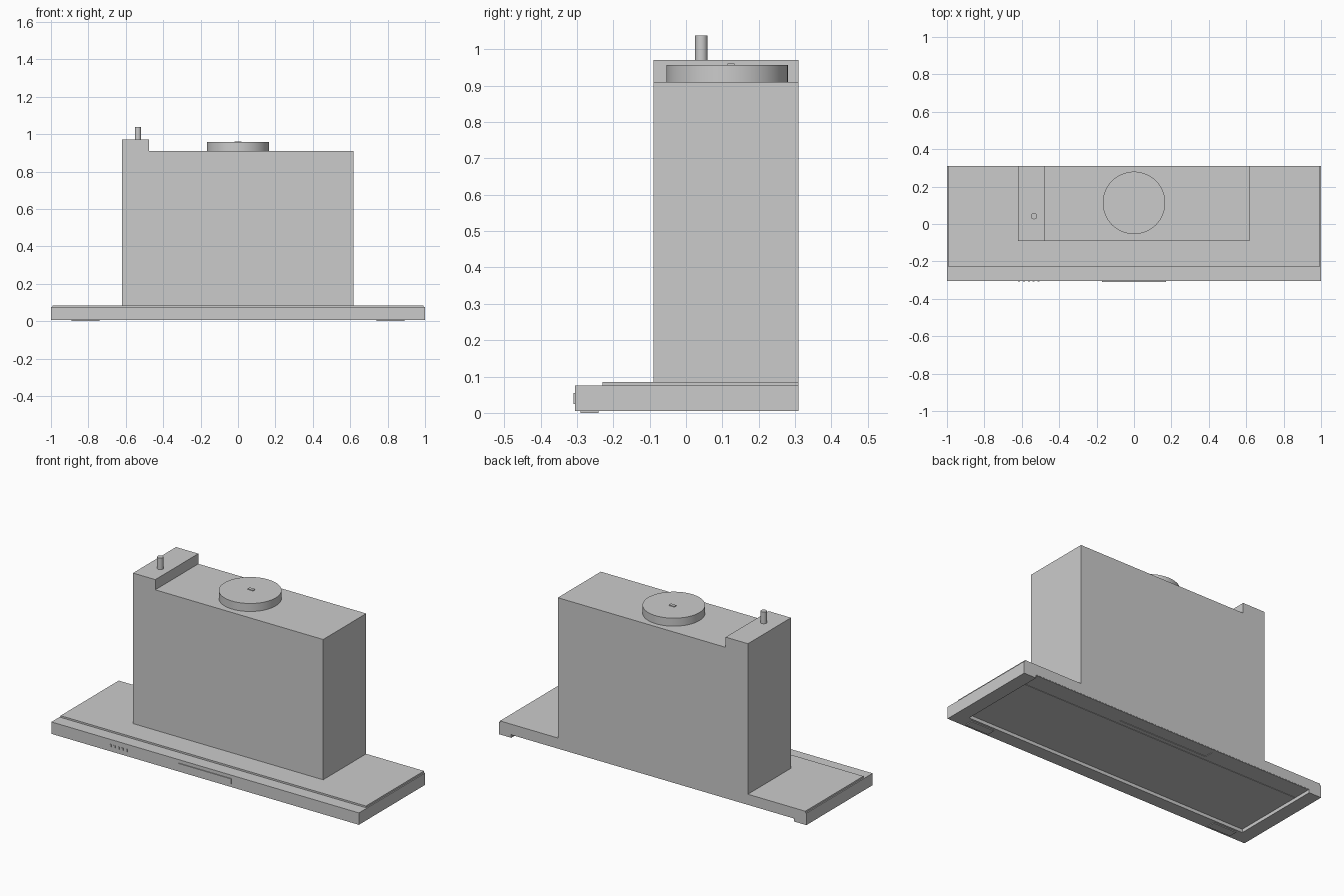
import bpy, bmesh
from mathutils import Matrix

if "Cube" in bpy.data.objects:
    bpy.data.objects.remove(bpy.data.objects["Cube"])


def obj_from_bm(name, bm):
    bmesh.ops.recalc_face_normals(bm, faces=bm.faces[:])
    me = bpy.data.meshes.new(name)
    bm.to_mesh(me)
    bm.free()
    ob = bpy.data.objects.new(name, me)
    bpy.context.collection.objects.link(ob)
    return ob


def box(name, x, y, z):
    """Box from (min, max) ranges."""
    bm = bmesh.new()
    bmesh.ops.create_cube(bm, size=1)
    for v in bm.verts:
        v.co = [r[0] if c < 0 else r[1] for c, r in zip(v.co, (x, y, z))]
    return obj_from_bm(name, bm)


def prism(name, profile, y0, y1):
    """Extrude an x-z profile along y."""
    bm = bmesh.new()
    face = bm.faces.new([bm.verts.new((x, y0, z)) for x, z in profile])
    ext = bmesh.ops.extrude_face_region(bm, geom=[face])
    verts = [g for g in ext["geom"] if isinstance(g, bmesh.types.BMVert)]
    bmesh.ops.translate(bm, verts=verts, vec=(0, y1 - y0, 0))
    return obj_from_bm(name, bm)


def cylinder(name, x, y, z0, z1, r, sides):
    bm = bmesh.new()
    bmesh.ops.create_cone(bm, cap_ends=True, segments=sides, radius1=r, radius2=r,
                          depth=z1 - z0, matrix=Matrix.Translation((x, y, (z0 + z1) / 2)))
    ob = obj_from_bm(name, bm)
    bpy.ops.object.select_all(action='DESELECT')
    ob.select_set(True)
    bpy.context.view_layer.objects.active = ob
    bpy.ops.object.shade_smooth_by_angle()
    return ob


def cut(ob, cutter):
    mod = ob.modifiers.new("cut", 'BOOLEAN')
    mod.operation, mod.solver, mod.object = 'DIFFERENCE', 'EXACT', cutter
    cutter.hide_render = True
    cutter.hide_viewport = True
    cutter.display_type = 'WIRE'


# canopy tray, recessed underneath and open at the back
canopy = box("canopy", (-1, 1), (-0.305, 0.31), (0.005, 0.075))
cut(canopy, box("recess_cutter", (-0.92, 0.92), (-0.227, 0.5), (-0.1, 0.025)))
box("canopy_top_plate", (-0.993, 0.993), (-0.23, 0.31), (0.074, 0.085))

# underside panel and rear strip with its slot
box("filter_panel", (-0.917, 0.917), (-0.224, 0.2), (0.022, 0.03))
strip = box("rear_strip", (-0.917, 0.917), (0.203, 0.309), (0.022, 0.045))
cut(strip, box("slot_cutter", (-0.29, 0.29), (0.228, 0.283), (-0.1, 0.034)))
box("slot_handle", (-0.288, 0.288), (0.255, 0.281), (0.026, 0.036))

# lamps under the front rim
for side, s in (("left", -1), ("right", 1)):
    box(side + "_lamp", sorted((s * 0.74, s * 0.89)), (-0.29, -0.24), (0, 0.006))

# motor housing with the raised corner
prism("housing", [(-0.62, 0.08), (0.617, 0.08), (0.617, 0.91), (-0.475, 0.91),
                  (-0.475, 0.97), (-0.62, 0.97)], -0.09, 0.31)

# duct collar, its hinge pin, and the cable gland
cylinder("duct_collar", 0, 0.113, 0.905, 0.957, 0.167, 64)
box("collar_pin", (-0.018, 0.018), (0.114, 0.134), (0.95, 0.961))
cylinder("cable_gland", -0.535, 0.042, 0.965, 1.038, 0.017, 24)

# front display strip and small buttons
box("display_strip", (-0.172, 0.172), (-0.31, -0.3), (0.025, 0.055))
for i in range(5):
    x = -0.62 + i * 0.026
    box(f"button_{i + 1}", (x, x + 0.011), (-0.308, -0.3), (0.033, 0.047))
